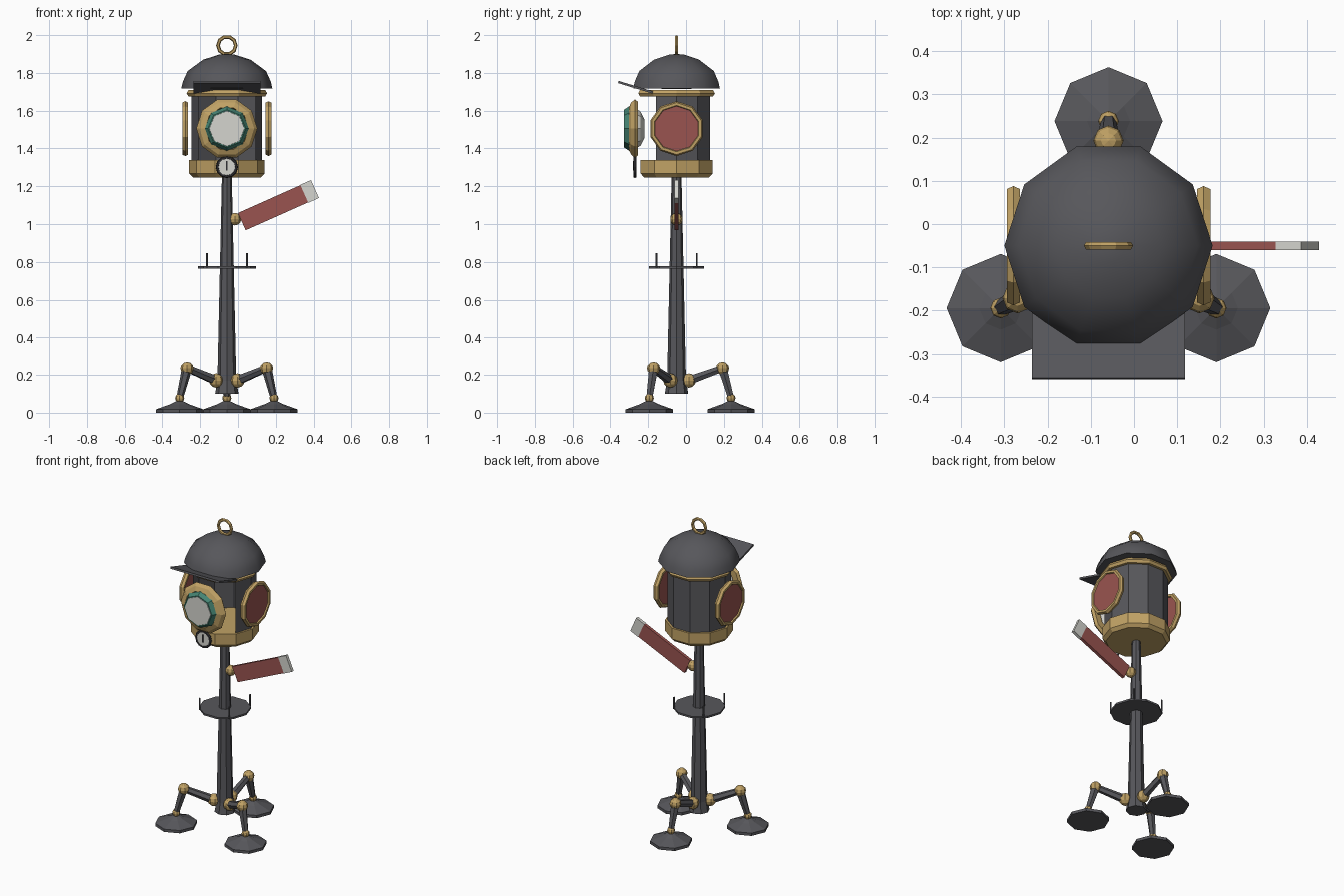
import bpy, bmesh, math
from mathutils import Matrix, Vector

if "Cube" in bpy.data.objects:
    bpy.data.objects.remove(bpy.data.objects["Cube"])

C = Vector((-0.059, -0.05, 0))   # axis of the whole lamp
I = Matrix.Identity(4)


def mat(name, rgb):
    m = bpy.data.materials.new(name)
    m.diffuse_color = (*rgb, 1)
    m.use_nodes = True
    m.node_tree.nodes["Principled BSDF"].inputs["Base Color"].default_value = m.diffuse_color
    return m


DARK = mat("dark grey", (0.095, 0.095, 0.105))
BLACK = mat("black", (0.03, 0.03, 0.035))
GOLD = mat("brass", (0.53, 0.36, 0.13))
RED = mat("red", (0.32, 0.088, 0.08))
WHITE = mat("off white", (0.66, 0.66, 0.62))
TEAL = mat("teal", (0.06, 0.23, 0.17))


def finish(name, bm, m, M=I, smooth=None):
    bmesh.ops.remove_doubles(bm, verts=bm.verts, dist=1e-5)
    bmesh.ops.recalc_face_normals(bm, faces=bm.faces)
    bm.transform(M)
    me = bpy.data.meshes.new(name)
    bm.to_mesh(me)
    bm.free()
    me.materials.append(m)
    ob = bpy.data.objects.new(name, me)
    ob.location = C
    bpy.context.collection.objects.link(ob)
    if smooth:
        me.shade_smooth()
        me.set_sharp_from_angle(angle=math.radians(smooth))
    return ob


def lathe(name, prof, n, m, M=I, skip=(), loop=False, smooth=None):
    """Turn (radius, height) points round z; skip leaves out sides."""
    bm = bmesh.new()
    rows = [[bm.verts.new((r * math.cos(math.tau * k / n), r * math.sin(math.tau * k / n), z))
             for k in range(n)] for r, z in prof]
    pairs = list(zip(rows, rows[1:]))
    if loop:
        pairs.append((rows[-1], rows[0]))
    for a, b in pairs:
        for k in range(n):
            if k not in skip:
                j = (k + 1) % n
                bm.faces.new((a[k], a[j], b[j], b[k]))
    if not loop and not skip:
        for row, (r, z) in ((rows[0], prof[0]), (rows[-1], prof[-1])):
            if r > 0:
                bm.faces.new(row)
    bmesh.ops.dissolve_degenerate(bm, dist=1e-5, edges=bm.edges)
    return finish(name, bm, m, M, smooth)


def torus(name, R, r, n, m, M=I, s=6, flat=1.0):
    prof = [(R + r * math.cos(math.tau * i / s), flat * r * math.sin(math.tau * i / s))
            for i in range(s)]
    return lathe(name, prof, n, m, M, loop=True)


def ball(name, p, r, m):
    bm = bmesh.new()
    bmesh.ops.create_uvsphere(bm, u_segments=8, v_segments=6, radius=r)
    return finish(name, bm, m, Matrix.Translation(p))


def rod(name, a, b, r1, r2, m, n=6):
    a, b = Vector(a), Vector(b)
    q = (b - a).to_track_quat('Z', 'Y').to_matrix().to_4x4()
    return lathe(name, [(r1, 0), (r2, (b - a).length)], n, m, Matrix.Translation(a) @ q)


def box(name, size, m, M):
    bm = bmesh.new()
    bmesh.ops.create_cube(bm, size=1)
    bmesh.ops.scale(bm, vec=size, verts=bm.verts)
    return finish(name, bm, m, M)


T = Matrix.Translation
FRONT = Matrix.Rotation(math.pi / 2, 4, 'X')   # local z -> -y

# post and tray
lathe("post", [(0.062, 0.1), (0.05, 0.17), (0.026, 1.26)], 8, DARK)
lathe("tray", [(0.154, 0.765), (0.154, 0.777)], 10, DARK)
for sx in (-1, 1):
    for sy in (-1, 1):
        rod("tray_pin", (sx * .106, sy * .106, .77), (sx * .106, sy * .106, .846), .005, .005, DARK)

# three jointed legs with round feet
for deg in (90, 210, 330):
    d = Vector((math.cos(math.radians(deg)), math.sin(math.radians(deg)), 0))
    up = Vector((0, 0, 1))
    hip, knee, ankle = d * .065 + up * .17, d * .243 + up * .235, d * .288 + up * .077
    ball("hip_joint", hip, .038, GOLD)
    ball("knee_joint", knee, .035, GOLD)
    ball("ankle_joint", ankle, .024, GOLD)
    rod("upper_leg", hip, knee, .026, .02, DARK)
    rod("lower_leg", knee, ankle, .027, .018, DARK)
    lathe("foot", [(.125, 0), (.125, .018), (.05, .045), (.02, .06)], 8, DARK, T(d * .288))

# signal arm
ball("arm_pivot", (.043, 0, 1.026), .033, GOLD)
A = T((.079, 0, 1.013)) @ Matrix.Rotation(-math.radians(24), 4, 'Y')
box("signal_arm", (.362, .02, .1), RED, A @ T((.181, 0, 0)))
box("signal_arm_tip", (.064, .02, .104), WHITE, A @ T((.392, 0, 0)))

# head: base, open-fronted body, collar, dome, peak and hanging ring
lathe("head_base", [(.18, 1.247), (.2, 1.267), (.2, 1.338)], 10, GOLD)
lathe("head_body", [(.187, 1.33), (.187, 1.71)], 10, DARK, skip=(6, 7, 8))
torus("collar", .194, .019, 10, GOLD, T((0, 0, 1.692)))
lathe("dome", [(0, 1.715), (.241, 1.718), (.232, 1.755), (.207, 1.81), (.125, 1.87),
               (.04, 1.897), (0, 1.9)], 10, DARK, smooth=45)
box("cap_peak", (.354, .19, .012), DARK,
    T((0, -.217, 1.724)) @ Matrix.Rotation(-math.radians(17), 4, 'X'))
torus("hanging_ring", .047, .01, 10, GOLD, T((0, 0, 1.945)) @ FRONT)

# red side discs in brass rims
for s in (-1, 1):
    S = T((s * .22, 0, 1.505)) @ Matrix.Rotation(s * math.pi / 2, 4, 'Y')
    torus("side_rim", .13, .015, 10, GOLD, S, flat=1.2)
    lathe("side_disc", [(.124, -.008), (.124, .008)], 10, RED, S)

# front lens
L = T((0, 0, 1.505)) @ FRONT
lathe("lens_rim", [(.11, .205), (.15, .205), (.162, .22), (.145, .24), (.115, .253)],
      10, GOLD, L, loop=True)
lathe("lens_ring", [(.115, .215), (.118, .25), (.1, .277), (.09, .277), (.09, .215)],
      8, TEAL, L, loop=True)
lathe("lens_glass", [(.05, .17), (.09, .19), (.106, .215), (.106, .25), (.093, .279)],
      8, WHITE, L)

# hanging watch
W = T((0, -.22, 1.302)) @ FRONT
torus("watch_rim", .05, .009, 12, BLACK, W)
lathe("watch_face", [(.048, -.007), (.048, .006)], 12, WHITE, W)
box("watch_hand", (.007, .05, .004), BLACK, W @ T((0, .006, .008)))
torus("watch_loop", .014, .005, 8, BLACK, W @ T((0, .068, 0)))
